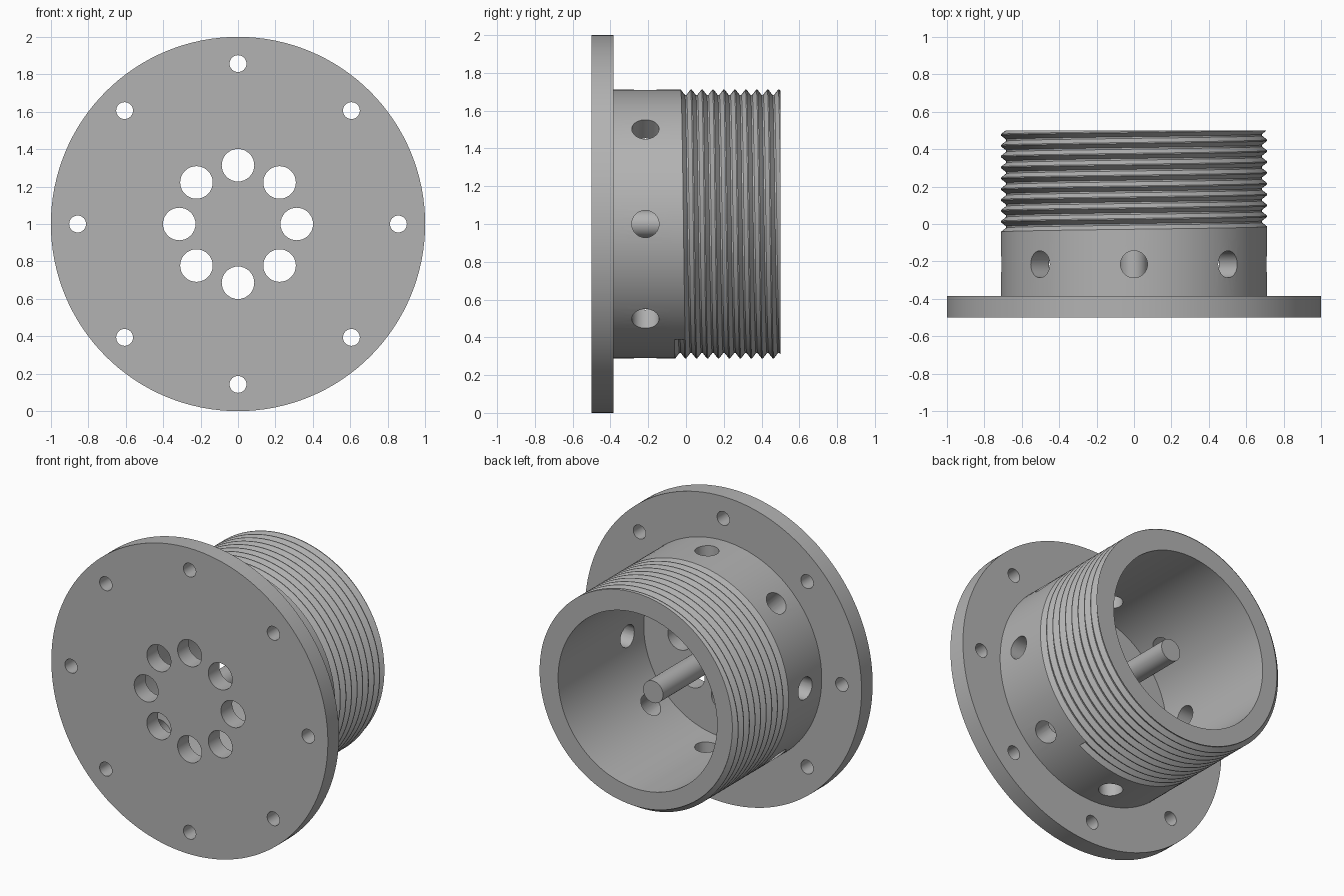
import bpy, bmesh
from math import sin, cos, pi, radians
from mathutils import Matrix, Vector

cube = bpy.data.objects.get("Cube")
if cube:
    bpy.data.objects.remove(cube, do_unlink=True)

metal = bpy.data.materials.new("machined grey")
metal.use_nodes = True
GREY = (0.45, 0.45, 0.45, 1)
metal.diffuse_color = GREY
metal.node_tree.nodes["Principled BSDF"].inputs["Base Color"].default_value = GREY

SEG = 128
BACK, FLOOR, END = -0.5, -0.385, 0.5     # stations along the y axis
OUTER, BORE = 0.712, 0.575
THREAD, PITCH, ROOT = -0.065, 0.058, 0.684
START_ANGLE = radians(-59)
JOINT = -0.07


def polar(r, a, y):
    return Vector((r * cos(a), y, 1 + r * sin(a)))


def add_rod(bm, p, q, r, seg):
    axis = q - p
    turn = axis.to_track_quat('Z', 'Y').to_matrix().to_4x4()
    bmesh.ops.create_cone(bm, cap_ends=True, segments=seg, radius1=r, radius2=r,
                          depth=axis.length,
                          matrix=Matrix.Translation((p + q) / 2) @ turn)


def make(name, bm):
    bmesh.ops.recalc_face_normals(bm, faces=bm.faces)
    mesh = bpy.data.meshes.new(name)
    bm.to_mesh(mesh)
    bm.free()
    mesh.materials.append(metal)
    ob = bpy.data.objects.new(name, mesh)
    bpy.context.collection.objects.link(ob)
    return ob


def activate(ob):
    bpy.ops.object.select_all(action='DESELECT')
    ob.select_set(True)
    bpy.context.view_layer.objects.active = ob


def cut(ob, bm):
    cutter = make("hole_cutter", bm)
    cutter.hide_render = True
    mod = ob.modifiers.new("holes", 'BOOLEAN')
    mod.operation = 'DIFFERENCE'
    mod.solver = 'EXACT'
    mod.object = cutter
    activate(ob)
    bpy.ops.object.modifier_apply(modifier=mod.name)
    bpy.data.objects.remove(cutter, do_unlink=True)


def smooth(ob):
    activate(ob)
    bpy.ops.object.shade_smooth_by_angle(angle=radians(30))


# Flange disc with an outer bolt circle and an inner ring of ports
bm = bmesh.new()
add_rod(bm, polar(0, 0, BACK), polar(0, 0, FLOOR), 1, SEG)
flange = make("flange", bm)
bm = bmesh.new()
for i in range(8):
    for ring, r in ((0.857, 0.045), (0.314, 0.087)):
        a = i * pi / 4
        add_rod(bm, polar(ring, a, BACK - 0.1), polar(ring, a, FLOOR + 0.1), r, 32)
cut(flange, bm)
smooth(flange)

# Plain collar with eight radial holes
bm = bmesh.new()
profile = [(BORE, FLOOR - 0.01), (OUTER, FLOOR - 0.01), (OUTER, JOINT), (BORE, JOINT)]
rings = [[bm.verts.new(polar(r, START_ANGLE - 2 * pi * i / SEG, y)) for r, y in profile]
         for i in range(SEG)]
for i in range(SEG):
    p, q = rings[i - 1], rings[i]
    for j in range(4):
        bm.faces.new((p[j - 1], p[j], q[j], q[j - 1]))
collar = make("collar", bm)
bm = bmesh.new()
for i in range(8):
    a = i * pi / 4
    add_rod(bm, polar(0.4, a, -0.215), polar(0.9, a, -0.215), 0.072, 32)
cut(collar, bm)
smooth(collar)


# Threaded sleeve: columns of profile points climb one pitch per turn
def thread_radius(y, t):
    turns = (y - THREAD) / PITCH - t
    if turns < 1e-6:
        return OUTER
    wave = 1 - abs(2 * (turns % 1) - 1)
    return OUTER - (OUTER - ROOT) * min(1, max(0, (wave - 0.1) / 0.75))


bm = bmesh.new()
columns = []
STEPS = (0, 0.05, 0.425, 0.575, 0.95)
for i in range(SEG + 1):
    t = i / SEG
    a = START_ANGLE - 2 * pi * t
    points = [(BORE, JOINT), (OUTER, JOINT)]
    for k in range(10):
        for s in STEPS:
            y = min(END, THREAD + PITCH * (k + t + s))
            points.append((thread_radius(y, t), y))
    points += [(thread_radius(END, t), END), (BORE, END)]
    columns.append([bm.verts.new(polar(r, a, y)) for r, y in points])
for p, q in zip(columns, columns[1:]):
    for j in range(1, len(p)):
        bm.faces.new((p[j - 1], p[j], q[j], q[j - 1]))
    bm.faces.new((p[-1], p[0], q[0], q[-1]))      # bore wall
bm.faces.new(columns[0][3:7])                     # step where the groove begins
bmesh.ops.remove_doubles(bm, verts=bm.verts, dist=0.00005)
sleeve = make("threaded_sleeve", bm)
smooth(sleeve)

# Centre pin standing on the flange inside the bore
bm = bmesh.new()
add_rod(bm, polar(0, 0, FLOOR - 0.01), polar(0, 0, 0.34), 0.072, 48)
smooth(make("centre_pin", bm))
